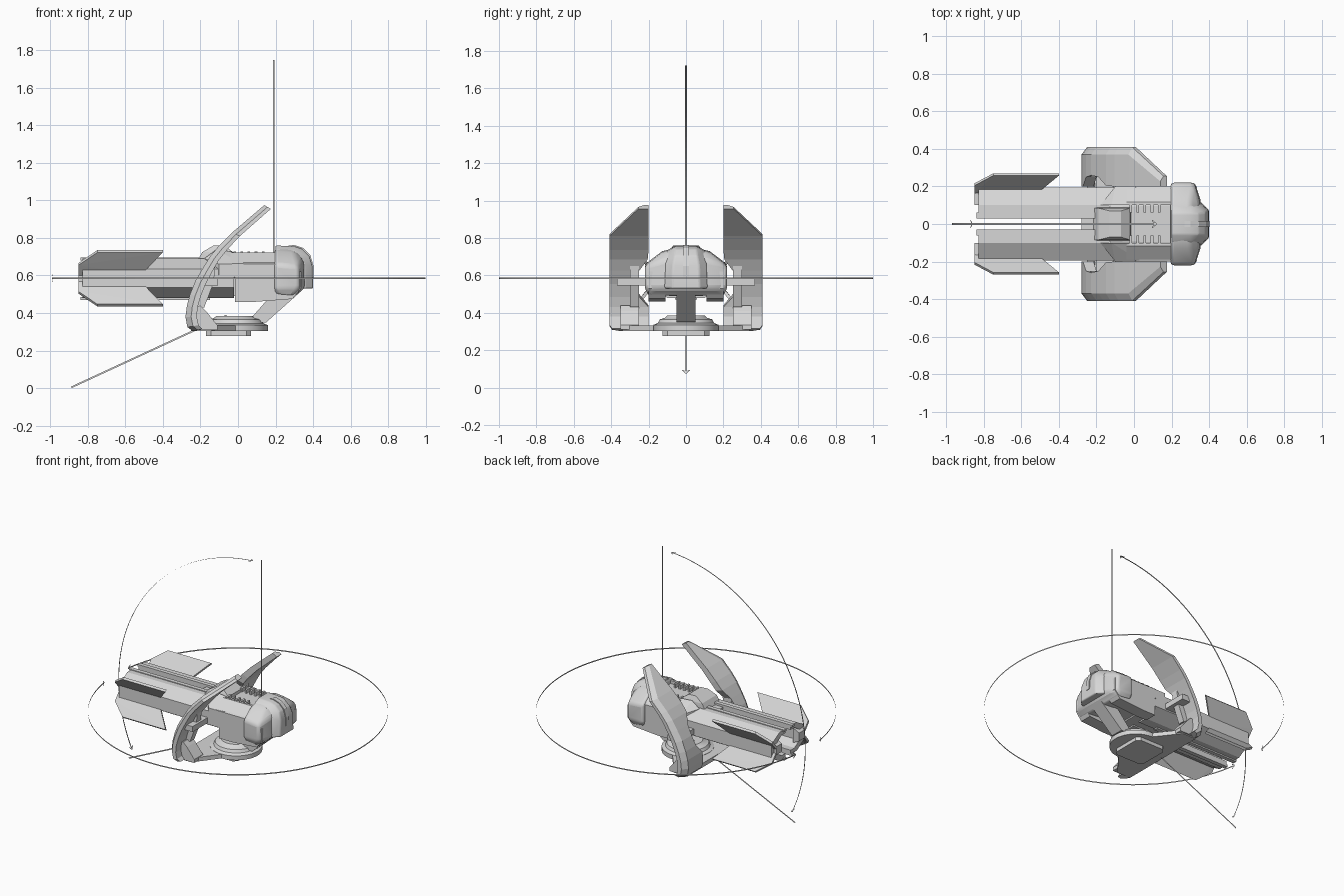
import bpy, bmesh, math
from mathutils import Vector

if "Cube" in bpy.data.objects:
    bpy.data.objects.remove(bpy.data.objects["Cube"])

grey = bpy.data.materials.new("light_grey")
grey.diffuse_color = (0.68, 0.68, 0.68, 1)
grey.use_nodes = True
grey.node_tree.nodes["Principled BSDF"].inputs["Base Color"].default_value = grey.diffuse_color


def finish(name, bm, pair=False, bevel=0, smooth=False):
    me = bpy.data.meshes.new(name)
    bmesh.ops.recalc_face_normals(bm, faces=bm.faces)
    bm.to_mesh(me)
    bm.free()
    me.materials.append(grey)
    ob = bpy.data.objects.new(name, me)
    bpy.context.collection.objects.link(ob)
    if pair:
        m = ob.modifiers.new("mirror", 'MIRROR')
        m.use_axis = (False, True, False)
        m.use_mirror_merge = False
    if bevel:
        b = ob.modifiers.new("bevel", 'BEVEL')
        b.width, b.segments, b.limit_method = bevel, 3, 'ANGLE'
        b.angle_limit = math.radians(25)
    if smooth:
        bpy.ops.object.select_all(action='DESELECT')
        ob.select_set(True)
        bpy.context.view_layer.objects.active = ob
        bpy.ops.object.shade_smooth_by_angle(angle=math.radians(35))
    return ob


def hull(name, pts, sym=False, **kw):
    """Convex solid round points; sym adds the points mirrored in y."""
    bm = bmesh.new()
    if sym:
        pts = list(pts) + [(x, -y, z) for x, y, z in pts]
    for p in pts:
        bm.verts.new(p)
    res = bmesh.ops.convex_hull(bm, input=bm.verts)
    junk = [v for v in bm.verts if not v.link_faces]
    bmesh.ops.delete(bm, geom=junk, context='VERTS')
    bmesh.ops.dissolve_limit(bm, angle_limit=0.01, verts=bm.verts, edges=bm.edges)
    return finish(name, bm, **kw)


def slab(name, profile, y0, y1, **kw):
    """Side profile (x, z) extruded between y0 and y1."""
    return hull(name, [(x, y, z) for x, z in profile for y in (y0, y1)], **kw)


def box(name, x0, x1, y0, y1, z0, z1, **kw):
    return slab(name, [(x0, z0), (x1, z0), (x1, z1), (x0, z1)], y0, y1, **kw)


def loft(name, rings, **kw):
    bm = bmesh.new()
    vr = [[bm.verts.new(p) for p in r] for r in rings]
    n = len(vr[0])
    for a, b in zip(vr, vr[1:]):
        for i in range(n):
            bm.faces.new((a[i], a[(i + 1) % n], b[(i + 1) % n], b[i]))
    bm.faces.new(vr[0])
    bm.faces.new(vr[-1])
    return finish(name, bm, **kw)


def lathe(name, cx, rings, n=40):
    loft(name, [[(cx + r * math.cos(2 * math.pi * i / n), r * math.sin(2 * math.pi * i / n), z)
                 for i in range(n)] for r, z in rings], smooth=True)


def ribbon(name, pts, across, w):
    """Thin flat strip along pts."""
    bm = bmesh.new()
    d = Vector(across).normalized() * w / 2
    vs = [(bm.verts.new(Vector(p) - d), bm.verts.new(Vector(p) + d)) for p in pts]
    for a, b in zip(vs, vs[1:]):
        bm.faces.new((a[0], b[0], b[1], a[1]))
    finish(name, bm)


# base: bottom foot, spreading plate, round turntable, neck
hull("base_foot", [(x, y, z) for z in (.277, .31) for x, y in
     [(-.17, .1), (-.145, .125), (.045, .125), (.07, .1)]], sym=True)
hull("base_plate", [(x, y, z) for z in (.303, .333) for x, y in
     [(-.25, .34), (-.14, .34), (-.2, .12), (.0, .15), (.03, .12)]], sym=True)
lathe("turntable", -.015, [(.175, .303), (.175, .335), (.15, .345), (.14, .365), (.115, .372), (.1, .385)])
slab("neck", [(.05, .35), (.15, .35), (.33, .51), (.19, .51)], -.05, .05)

# curved side shields: outer x,z / inner x,z / inner and outer y
rings = []
for xo, zo, xi, zi, y0, y1 in [
        (.14, .975, .175, .955, .2, .255), (-.03, .83, .01, .81, .2, .41),
        (-.105, .755, -.06, .735, .2, .41), (-.15, .7, -.1, .685, .205, .41),
        (-.19, .635, -.135, .625, .25, .41), (-.228, .57, -.172, .555, .26, .41),
        (-.256, .5, -.2, .485, .25, .41), (-.272, .44, -.215, .43, .2, .41),
        (-.28, .38, -.22, .38, .2, .41), (-.27, .325, -.21, .335, .2, .41),
        (-.24, .303, -.19, .315, .2, .395)]:
    c = min(.04, (y1 - y0) / 2)
    xm, zm = (xo + xi) / 2, (zo + zi) / 2
    rings.append([(xo, y0, zo), (xo, y1 - c, zo), (xm, y1, zm), (xi, y1, zi), (xi, y0, zi)])
loft("side_shield", rings, pair=True)
slab("shield_foot", [(-.24, .43), (-.2, .44), (-.17, .41), (-.11, .335), (-.11, .31), (-.24, .31)],
     .25, .35, pair=True)
slab("shield_bracket", [(-.17, .66), (-.12, .66), (-.13, .56), (-.18, .43), (-.24, .43), (-.23, .54)],
     .25, .3, pair=True)
box("trunnion", -.2, -.11, .17, .37, .545, .585, pair=True)

# split hollow barrel, symmetric half shells
outer = [(.03, .105), (.1, .105), (.195, .05), (.195, -.05), (.1, -.105), (.03, -.105)]
inner = [(.03, -.075), (.075, -.075), (.13, -.04), (.13, .04), (.075, .075), (.03, .075)]
loft("barrel_half", [[(x, y, .585 + z) for y, z in outer + inner] for x in (-.83, -.02)], pair=True)
for s in (1, -1):
    z = .585 + s * .105
    box("barrel_rail", -.84, -.15, .03, .06, z - .01, z + .005, pair=True)
    # swept fins in an X layout
    hull("barrel_fin", [(x, y + t, .585 + s * (dz - t)) for t in (0, .012) for x, y, dz in
         [(-.85, .16, .028), (-.85, .205, .082), (-.75, .258, .15), (-.4, .258, .15), (-.52, .16, .028)]],
         pair=True)
slab("muzzle_prong", [(-.85, .555), (-.85, .615), (-.8, .64), (-.8, .53)], .1, .165, pair=True)
box("barrel_core", -.28, .05, -.09, .09, .49, .68)

# body: collar, upper housing, lower side blocks
hull("collar", [(-.24, .085, .64), (-.19, .085, .725), (-.13, .07, .76), (-.07, .07, .757),
                (-.02, .085, .72), (0, .1, .6), (-.24, .09, .6)], sym=True)
hull("collar_shoulder", [(-.18, .1, .69), (-.12, .1, .735), (-.05, .1, .73), (0, .1, .72),
                         (.03, .195, .665), (-.1, .2, .66), (-.1, .2, .6), (0, .2, .59)], pair=True)
hull("upper_housing", [(-.13, .09, .7), (.22, .1, .7), (-.1, .2, .66), (.3, .2, .66),
                       (-.015, .2, .59), (.3, .2, .59), (-.13, .09, .58), (.3, .1, .58)], sym=True)
box("body_core", -.015, .3, -.12, .12, .5, .69)
slab("side_block", [(-.015, .46), (.095, .46), (.29, .475), (.335, .53), (.335, .62), (-.015, .62)],
     .11, .2, pair=True)
hull("deck_rim", [(x, y, z) for x in (-.04, .2) for y, z in
     [(.1, .69), (.1, .722), (.118, .722), (.19, .67)]], pair=True)
for i in range(5):
    x = -.025 + i * .038
    box("deck_vent", x, x + .014, .06, .118, .695, .727, pair=True)

# rear housing: wide shell, rounded centre pod, centre rib
hull("rear_shell", [(.195, .06, .745), (.195, .13, .73), (.195, .22, .66), (.195, .22, .53), (.195, .2, .5),
                    (.3, .06, .745), (.3, .13, .72), (.32, .22, .65), (.325, .22, .53), (.3, .2, .49),
                    (.35, .12, .68), (.355, .13, .53)], sym=True, bevel=.018, smooth=True)
hull("rear_pod", [(.2, .055, .76), (.3, .055, .755), (.345, .055, .74), (.38, .06, .705), (.397, .07, .65),
                  (.4, .075, .53), (.36, .115, .53), (.355, .11, .66), (.3, .1, .73), (.2, .1, .735),
                  (.2, .1, .53)], sym=True, bevel=.008, smooth=True)
slab("rear_rib", [(.27, .76), (.3, .762), (.347, .747), (.385, .71), (.403, .65), (.403, .59), (.27, .59)],
     -.016, .016)

# thin guide strips: full traverse ring, elevation arc and limit lines
def ring_pt(deg, dz=0):
    a = math.radians(deg)
    return (math.cos(a), math.sin(a), .585 + dz)

def arc_pt(deg, y=0):
    a = math.radians(deg)
    return (.19 + 1.16 * math.cos(a), y, .565 + 1.16 * math.sin(a))

ribbon("traverse_ring", [ring_pt(-172 + 344 * i / 120) for i in range(121)], (0, 0, 1), .009)
ribbon("elevation_arc", [arc_pt(93.5 + 111.5 * i / 60) for i in range(61)], (0, 1, 0), .009)
for s in (1, -1):
    for t in (.018, -.018):
        ribbon("ring_arrow", [ring_pt(s * 172), ring_pt(s * 170.8, t)], (0, 0, 1), .009)
        tip, back = (93.5, 94.6) if s > 0 else (205, 203.9)
        ribbon("arc_arrow", [arc_pt(tip), arc_pt(back, t)], (0, 1, 0), .009)
ribbon("upper_limit_line", [(.19, 0, .7), (.19, 0, 1.75)], (1, 0, 0), .009)
ribbon("lower_limit_line", [(-.888, 0, .004), (-.06, 0, .387)], (-.42, 0, .91), .009)
